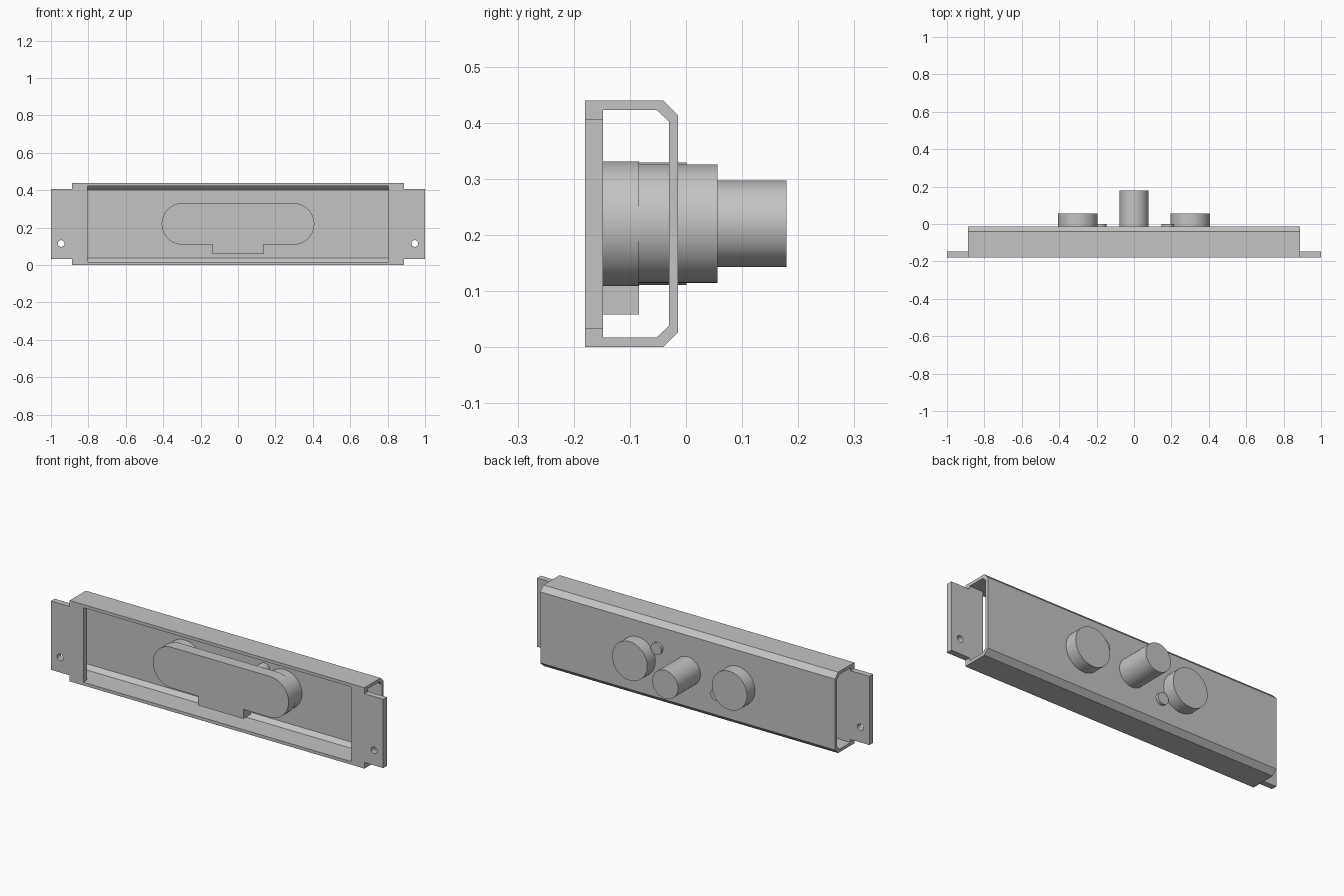
import bpy
import bmesh
import math

cube = bpy.data.objects.get("Cube")
if cube:
    bpy.data.objects.remove(cube, do_unlink=True)

# One plain grey metal
grey = bpy.data.materials.new("grey_metal")
grey.use_nodes = True
colour = (0.55, 0.55, 0.55, 1)
grey.diffuse_color = colour
grey.node_tree.nodes["Principled BSDF"].inputs["Base Color"].default_value = colour

MID_Z = 0.22           # height of the centre line
FRONT, INNER = -0.18, -0.148


def prism(name, outline, start, end, axis="y"):
    """Extrude a 2D outline, (x, z) along y or (y, z) along x."""
    bm = bmesh.new()
    place = (lambda u, v, d: (u, d, v)) if axis == "y" else (lambda u, v, d: (d, u, v))
    face = bm.faces.new([bm.verts.new(place(u, v, start)) for u, v in outline])
    extruded = bmesh.ops.extrude_face_region(bm, geom=[face], use_keep_orig=True)
    shift = place(0, 0, end - start)
    bmesh.ops.translate(bm, vec=shift,
                        verts=[g for g in extruded["geom"] if isinstance(g, bmesh.types.BMVert)])
    bmesh.ops.recalc_face_normals(bm, faces=bm.faces)
    mesh = bpy.data.meshes.new(name)
    bm.to_mesh(mesh)
    bm.free()
    mesh.materials.append(grey)
    obj = bpy.data.objects.new(name, mesh)
    bpy.context.collection.objects.link(obj)
    return obj


def arc(x, z, radius, start, end, steps):
    angles = [math.radians(start + (end - start) * i / steps) for i in range(steps + 1)]
    return [(x + radius * math.cos(a), z + radius * math.sin(a)) for a in angles]


def cylinder(name, x, z, radius, start, end, sides=64):
    return prism(name, arc(x, z, radius, 0, 360, sides)[:-1], start, end)


def activate(obj):
    bpy.ops.object.select_all(action="DESELECT")
    obj.select_set(True)
    bpy.context.view_layer.objects.active = obj


def boolean(obj, other, operation):
    """Apply a boolean and discard the second object."""
    mod = obj.modifiers.new("boolean", "BOOLEAN")
    mod.operation, mod.solver, mod.object = operation, "EXACT", other
    activate(obj)
    bpy.ops.object.modifier_apply(modifier=mod.name)
    bpy.data.objects.remove(other, do_unlink=True)


# Bent channel, open at the front, chamfered along the back
outer = [(FRONT, 0.44), (-0.041, 0.44), (-0.014, 0.413)]
inner = [(-0.03, 0.402), (-0.053, 0.423), (FRONT, 0.423)]
flip = lambda points: [(y, 2 * MID_Z - z) for y, z in reversed(points)]
housing = prism("channel_housing", outer + flip(outer) + flip(inner) + inner,
                -0.887, 0.887, "x")

# Mounting tabs closing the front at both ends, each with a screw hole
for side, label in ((1, "left"), (-1, "right")):
    half = [(0.805, 0.203), (0.887, 0.203), (0.887, 0.187), (1.0, 0.187)]
    outline = [(side * x, MID_Z + h) for x, h in half]
    outline += [(side * x, MID_Z - h) for x, h in reversed(half)]
    tab = prism(label + "_mounting_tab", outline, FRONT, INNER)
    hole = cylinder("screw_hole_cutter", side * 0.945, 0.115, 0.018, -0.3, 0, 32)
    boolean(tab, hole, "DIFFERENCE")

# Rounded pad with a tongue below
RADIUS = 0.111
pad = arc(0.297, MID_Z, RADIUS, -90, 90, 32) + arc(-0.297, MID_Z, RADIUS, 90, 270, 32)
pad += [(-0.137, MID_Z - RADIUS), (-0.137, 0.058), (0.137, 0.058), (0.137, MID_Z - RADIUS)]
prism("rounded_pad", pad, INNER, -0.084)

# Posts passing through the back wall
BACK = -0.084
cylinder("centre_post", 0, MID_Z, 0.077, BACK, 0.179)
for side, label in ((1, "left"), (-1, "right")):
    cylinder(label + "_disc", side * 0.3, MID_Z, 0.1055, BACK, 0.056)
    cylinder(label + "_small_pin", side * 0.18, MID_Z + side * 0.077, 0.032, BACK, 0.001, 32)

# Smooth the round walls, keep the edges sharp
for obj in [o for o in bpy.context.scene.objects if o.type == "MESH"]:
    activate(obj)
    bpy.ops.object.shade_smooth_by_angle(angle=math.radians(30))
